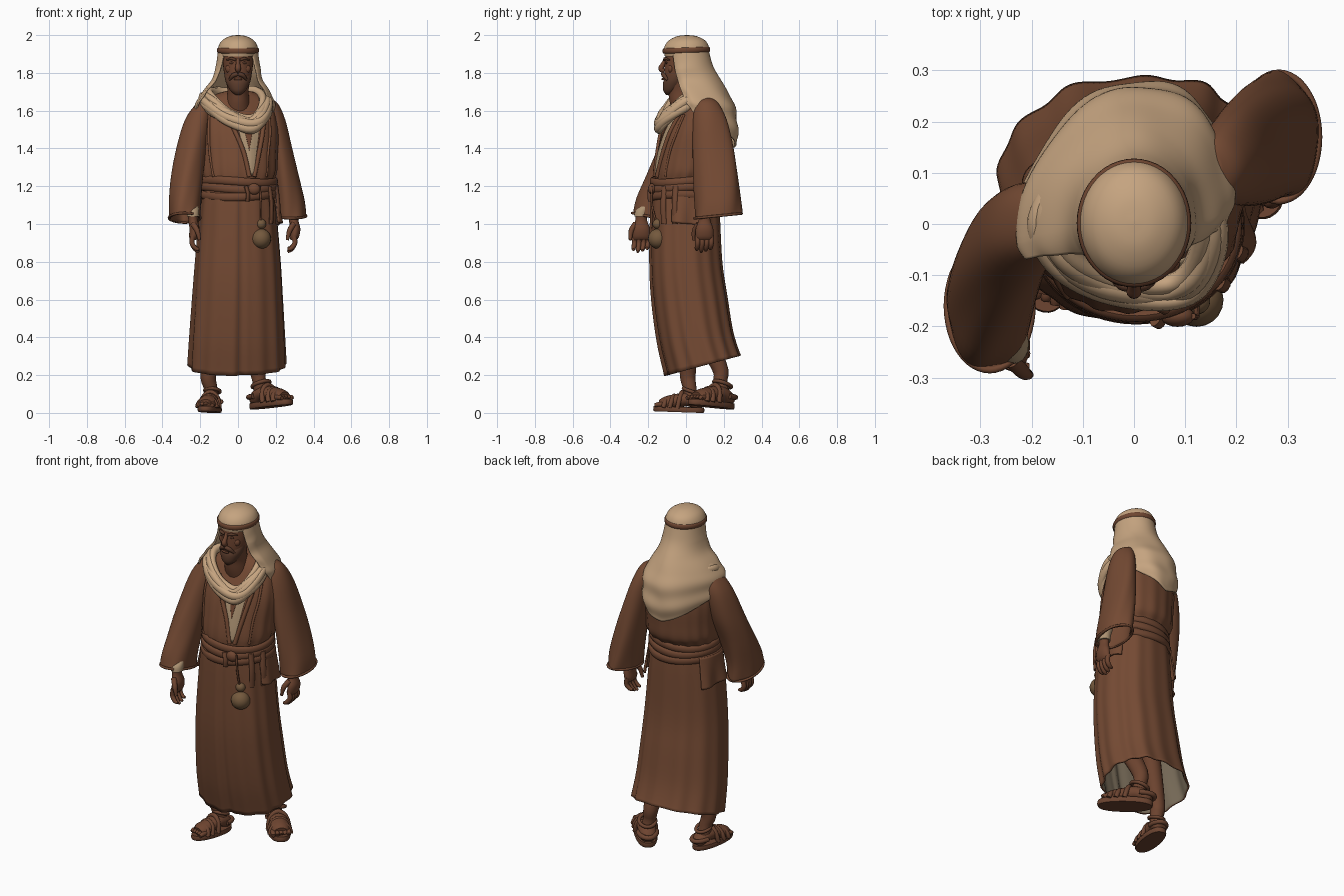
import bpy, math
from mathutils import Vector, Matrix
from mathutils.bvhtree import BVHTree
from math import sin, cos, pi, radians

if "Cube" in bpy.data.objects:
    bpy.data.objects.remove(bpy.data.objects["Cube"])


def mat(name, c):
    m = bpy.data.materials.new(name)
    m.diffuse_color = (*c, 1)
    m.use_nodes = True
    m.node_tree.nodes["Principled BSDF"].inputs["Base Color"].default_value = m.diffuse_color
    return m


ROBE = mat("robe brown", (0.175, 0.068, 0.033))
BELT = mat("belt brown", (0.160, 0.062, 0.031))
SKIN = mat("skin", (0.155, 0.058, 0.029))
HAIR = mat("dark hair", (0.105, 0.044, 0.024))
CLOTH = mat("head cloth tan", (0.56, 0.37, 0.215))
SHIRT = mat("shirt cream", (0.42, 0.29, 0.17))
POUCH = mat("pouch olive", (0.175, 0.10, 0.047))
LINING = mat("lining grey", (0.19, 0.15, 0.10))
SANDAL = mat("sandal leather", (0.15, 0.058, 0.030))


def surface(name, rows, m, wrap=True, cap=True, loop=False, thick=0, inner=None):
    """Skin a grid of points; wrap closes each row, loop joins last row to first."""
    n, k = len(rows[0]), len(rows)
    faces = []
    for j in range(k if loop else k - 1):
        for i in range(n if wrap else n - 1):
            a, b, i2 = j * n, ((j + 1) % k) * n, (i + 1) % n
            faces.append((a + i, a + i2, b + i2, b + i))
    if wrap and cap and not loop:
        faces += [tuple(range(n - 1, -1, -1)), tuple(range((k - 1) * n, k * n))]
    me = bpy.data.meshes.new(name)
    me.from_pydata([p for r in rows for p in r], [], faces)
    ob = bpy.data.objects.new(name, me)
    bpy.context.collection.objects.link(ob)
    me.materials.append(m)
    bpy.ops.object.select_all(action='DESELECT')
    ob.select_set(True)
    bpy.context.view_layer.objects.active = ob
    bpy.ops.object.mode_set(mode='EDIT')
    bpy.ops.mesh.select_all(action='SELECT')
    bpy.ops.mesh.normals_make_consistent(inside=False)
    bpy.ops.object.mode_set(mode='OBJECT')
    bpy.ops.object.shade_smooth_by_angle(angle=radians(50))
    if thick:
        s = ob.modifiers.new("thickness", 'SOLIDIFY')
        s.thickness, s.offset = thick, -1
        if inner:
            me.materials.append(inner)
            s.material_offset = 1
    return ob


def smooth(rows, sub, loop=False):
    """Catmull-Rom interpolation of number rows."""
    out, k = [], len(rows)
    g = lambda i: rows[i % k] if loop else rows[max(0, min(k - 1, i))]
    for i in range(k if loop else k - 1):
        for s in range(sub):
            t = s / sub
            out.append([0.5 * (2 * b + (c - a) * t + (2 * a - 5 * b + 4 * c - d) * t * t
                               + (3 * b - a - 3 * c + d) * t ** 3)
                        for a, b, c, d in zip(g(i - 1), g(i), g(i + 1), g(i + 2))])
    return out if loop else out + [list(rows[-1])]


def loft(name, rings, m, n=48, sub=4, fold=None, p=1.0, yaw=0, tilt=0, **kw):
    """Rings are (cx, cy, z, rx, ry); tilt raises the last rings towards +y."""
    R = smooth(rings, sub)
    rows = []
    for j, (cx, cy, z, rx, ry) in enumerate(R):
        t = j / (len(R) - 1)
        row = []
        for i in range(n):
            a = 2 * pi * i / n
            f = 1 + (fold(a, t) if fold else 0)
            x = rx * f * math.copysign(abs(cos(a)) ** p, cos(a))
            y = ry * f * math.copysign(abs(sin(a)) ** p, sin(a))
            v = Matrix.Rotation(yaw, 3, 'Z') @ Vector((x, y, 0))
            row.append((cx + v.x, cy + v.y, z + tilt * t ** 3 * v.y))
        rows.append(row)
    return surface(name, rows, m, **kw)


def tube(name, pts, r, m, flat=(1, 1), loop=False, sub=4, n=12, xf=None):
    """Round tube through points; r is one radius or one per point."""
    r = r if isinstance(r, (list, tuple)) else [r] * len(pts)
    P = smooth([(*p, q) for p, q in zip(pts, r)], sub, loop)
    k, rows, q, old = len(P), [], None, None
    for j in range(k):
        a, b = (P[j - 1], P[(j + 1) % k]) if loop else (P[max(j - 1, 0)], P[min(j + 1, k - 1)])
        t = (Vector(b[:3]) - Vector(a[:3])).normalized()
        q = t.to_track_quat('Z', 'Y') if loop or q is None else old.rotation_difference(t) @ q
        old = t
        c = [Vector(P[j][:3]) + q @ Vector((cos(2 * pi * i / n) * flat[0], sin(2 * pi * i / n) * flat[1], 0)) * P[j][3]
             for i in range(n)]
        rows.append([xf @ v for v in c] if xf else c)
    return surface(name, rows, m, loop=loop)


def sheet(name, f, m, nu=24, nv=16, thick=0.008):
    rows = [[f(u / nu, v / nv) for u in range(nu + 1)] for v in range(nv + 1)]
    return surface(name, rows, m, wrap=False, thick=thick)


def ball(name, c, r, m, s=(1, 1, 1)):
    rows = [[(c[0] + r * s[0] * sin(b) * cos(a), c[1] + r * s[1] * sin(b) * sin(a), c[2] + r * s[2] * cos(b))
             for a in [2 * pi * i / 20 for i in range(20)]] for b in [0.05 + (pi - 0.1) * j / 12 for j in range(13)]]
    return surface(name, rows, m)


# Long skirt with pleats and pale lining
pleat = lambda a, t: ((0.012 + 0.026 * t) * (sin(13 * a + 2 * sin(a)) * 0.6 + sin(7 * a + 1) * 0.4)
                      - (0.03 + 0.06 * t) * math.exp(-((a - 1.5 * pi) / 0.07) ** 2))
loft("skirt", [(0, -.005, 1.22, .185, .165), (0, -.005, 1.1, .2, .18), (0, 0, .8, .225, .19), (-.002, .02, .6, .238, .198),
               (-.004, .05, .4, .25, .198), (-.005, .09, .25, .258, .198)], ROBE, n=160, sub=5, fold=pleat, p=.9, tilt=.27,
     yaw=radians(6), cap=False, thick=.01, inner=LINING)

# Torso, bloused over the belt
gather = lambda a, t: 0.02 * t * sin(17 * a + sin(3 * a))
torso = loft("tunic_body", [(0, .055, 1.705, .06, .06), (0, .06, 1.68, .13, .085), (0, .06, 1.63, .19, .115), (0, .045, 1.5, .215, .165),
                            (0, .025, 1.36, .208, .182), (0, .015, 1.28, .205, .185), (0, 0, 1.23, .19, .17), (0, 0, 1.15, .18, .165)],
             ROBE, n=96, fold=gather, p=.95, yaw=radians(13))
bvh = BVHTree.FromPolygons([v.co for v in torso.data.vertices], [f.vertices[:] for f in torso.data.polygons])


def on_front(x, z, off=.004):
    hit = bvh.ray_cast(Vector((x, -1, z)), Vector((0, 1, 0)))[0]
    return (x, (hit.y if hit else 0) - off, z)


# Shirt panel showing in the V opening, lapels and vest edges
sheet("shirt_panel", lambda u, v: on_front(-.01 * (1 - v) + .06 * v + u * (.13 * (1 - v) + .025 * v), 1.56 - .30 * v, .003), SHIRT, thick=.004)
sheet("chest_skin", lambda u, v: on_front(.02 + .04 * v + u * .07 * (1 - v), 1.56 - .17 * v, .007), SKIN, 8, 8, .003)
for nm, line in {"lapel_right": [(-.07, 1.60), (-.02, 1.50), (.03, 1.38), (.06, 1.25)],
                 "lapel_left": [(.14, 1.58), (.13, 1.48), (.11, 1.37), (.085, 1.25)],
                 "vest_edge_right": [(-.15, 1.61), (-.155, 1.5), (-.15, 1.38), (-.13, 1.25)],
                 "vest_edge_left": [(.165, 1.58), (.17, 1.48), (.16, 1.38), (.15, 1.25)]}.items():
    tube(nm, [on_front(x, z, .002) for x, z in line], .012 if "lapel" in nm else .007, ROBE, sub=6)

# Wide sleeves, right one swung forward, left one swung back
crease = lambda a, t: 0.035 * t * sin(5 * a + 6 * t) + 0.02 * sin(3 * a + 9 * t)
SLEEVES = {
    "right": (-.2, [(-.15, .01, 1.665, .02, .03), (-.178, .008, 1.635, .045, .06), (-.212, -.005, 1.55, .07, .085), (-.245, -.045, 1.4, .08, .102),
                    (-.268, -.1, 1.25, .085, .107), (-.28, -.145, 1.12, .085, .117), (-.282, -.16, 1.03, .083, .125)]),
    "left": (.1, [(.145, .105, 1.668, .02, .03), (.165, .11, 1.638, .045, .062), (.19, .125, 1.55, .06, .09), (.22, .145, 1.4, .068, .108),
                  (.25, .16, 1.25, .075, .118), (.274, .168, 1.12, .08, .122), (.283, .17, 1.04, .078, .125)])}
for side, (tilt, rings) in SLEEVES.items():
    loft(side + "_sleeve", rings, ROBE, fold=crease, cap=False, thick=.01, tilt=tilt)
    x, y, z, rx, ry = rings[-1]
    tube(side + "_sleeve_hem", [(x + rx * cos(a), y + ry * sin(a), z + .003 + tilt * ry * sin(a)) for a in [i * pi / 6 for i in range(12)]],
         .007, BELT, loop=True, n=8)

# Hands with cuffs, curled fingers and thumb
for side, cx, cy, s in (("right", -.238, -.237, 1), ("left", .295, .098, -1)):
    loft(side + "_forearm_cuff", [(cx, cy + .03, 1.10, .028, .028), (cx, cy + .006, 1.07, .032, .036), (cx, cy, 1.04, .033, .037)], SHIRT, n=20)
    loft(side + "_hand", [(cx, cy, 1.06, .026, .03), (cx, cy, 1.02, .025, .031), (cx + .008, cy, .975, .027, .046),
                          (cx + .004, cy, .935, .025, .048), (cx, cy, .915, .016, .042)], SKIN, n=24)
    for i in range(4):
        y = cy - .036 + .024 * i
        d = .012 * abs(i - 1.2)
        tube(f"{side}_finger_{i + 1}", [(cx, y, .94), (cx - s * .006, y, .90), (cx + s * .012, y - .004, .865 + d * .5), (cx + s * .032, y - .006, .85 + d)],
             [.014, .0135, .012, .007], SKIN, n=10)
    tube(side + "_thumb", [(cx, cy - .03, 1.0), (cx + s * .022, cy - .053, .965), (cx + s * .034, cy - .058, .915)], [.016, .014, .008], SKIN, n=10)

# Sash of stacked bands, side flaps, knot and hanging ends
for i, (z, k) in enumerate([(1.225, .985), (1.19, 1.0), (1.15, 1.01)]):
    tube(f"sash_band_{i + 1}", [(.004 + .198 * k * cos(a), -.004 + .178 * k * sin(a), z + .008 * sin(2 * a + i)) for a in [j * pi / 8 for j in range(16)]],
         .021, BELT, flat=(.6, 1.05), loop=True)
for side, c in (("left", 0), ("right", pi)):
    def flap(u, v, c=c):
        a = c + (-.4 + 1.05 * u) * (1 if c == 0 else -1)
        k = 1 + .05 * sin(9 * u) * v
        return ((.21 + .022 * v) * k * cos(a), (.185 + .015 * v) * k * sin(a), 1.17 - (.16 + .02 * u) * v)
    sheet(side + "_jacket_flap", flap, ROBE)
ball("sash_knot", (.085, -.18, 1.185), .03, BELT, (1.1, .7, 1))
for nm, x, y, z in (("sash_end_front", .175, -.115, 1.0), ("sash_end_side", .21, -.055, 1.0), ("sash_end_short", .05, -.185, 1.12)):
    tube(nm, [(x - .008, y, 1.2), (x + .003, y - .006, (1.2 + z) / 2), (x, y - .002, z)], .016, BELT, flat=(1, .6), n=10)

# Round hanging pouch
tube("pouch_cord", [(.115, -.18, 1.2), (.122, -.18, 1.1), (.122, -.155, 1.0)], .006, BELT, n=8)
ball("pouch_neck", (.122, -.15, 1.0), .027, POUCH)
ball("pouch_body", (.122, -.148, .922), .053, POUCH)

# Head and face
loft("head", [(0, .01, 1.56, .07, .07), (0, -.01, 1.64, .062, .075), (0, -.02, 1.70, .056, .075), (0, -.033, 1.75, .062, .078),
              (0, -.028, 1.80, .074, .086), (0, -.018, 1.86, .08, .094), (0, -.01, 1.93, .078, .095)], SKIN)
tube("nose", [(0, -.106, 1.873), (0, -.122, 1.845), (0, -.132, 1.822), (0, -.115, 1.808)], [.009, .012, .015, .011], SKIN)
loft("beard", [(0, -.092, 1.683, .012, .012), (0, -.082, 1.705, .04, .038), (0, -.062, 1.745, .062, .06), (0, -.05, 1.775, .07, .06),
               (0, -.035, 1.80, .073, .06)], HAIR, n=32, fold=lambda a, t: .04 * sin(16 * a))
for s in (-1, 1):
    ball("eye", (s * .032, -.103, 1.853), .009, HAIR, (1.4, .6, .7))
    tube("brow", [(s * .012, -.114, 1.868), (s * .035, -.11, 1.876), (s * .06, -.088, 1.868)], [.007, .008, .004], HAIR, n=8)
    tube("moustache", [(0, -.122, 1.795), (s * .025, -.117, 1.787), (s * .046, -.098, 1.762)], [.011, .012, .006], HAIR, n=10)
    ball("cheek", (s * .043, -.08, 1.822), .024, SKIN, (1, .7, 1))
tube("lower_lip", [(-.02, -.118, 1.768), (0, -.124, 1.767), (.02, -.118, 1.768)], .006, SKIN, n=8)

# Head cloth: dome, band, and drape falling to a rounded end on the back
loft("head_cloth_dome", [(0, .005, 2.0, .004, .004), (0, .005, 1.994, .045, .052), (0, .005, 1.97, .086, .098), (0, .003, 1.93, .106, .12),
                         (0, .003, 1.888, .1, .115)], CLOTH)
tube("head_band", [(.105 * cos(a), .002 + .119 * sin(a), 1.92 + .004 * sin(a)) for a in [i * pi / 6 for i in range(12)]], .014, BELT,
     flat=(.5, 1), loop=True)
PROFILE = smooth([(1.92, .106, .12), (1.84, .117, .142), (1.76, .138, .185), (1.68, .192, .232), (1.6, .215, .264), (1.5, .212, .274), (1.36, .19, .262)], 8)


def drape(u, v):
    w = 2 * u - 1
    z = 1.92 - v * (1.92 - (1.405 + .235 * abs(w) ** 1.3))
    j = min(range(len(PROFILE)), key=lambda i: abs(PROFILE[i][0] - z))
    j2 = min(max(j + (1 if z < PROFILE[j][0] else -1), 0), len(PROFILE) - 1)
    k = abs(z - PROFILE[j][0]) / max(abs(PROFILE[j2][0] - PROFILE[j][0]), 1e-6) if j2 != j else 0
    rx, ry = [PROFILE[j][i] * (1 - k) + PROFILE[j2][i] * k for i in (1, 2)]
    a = w * radians(136 - 26 * v)
    f = 1 + .02 * v * sin(14 * w + 5 * v) + .02 * v * sin(24 * v - 9 * w * w)
    x = rx * f * sin(a)
    y = cos(a) * (ry if cos(a) > 0 else .1) * f
    low = max(0, min(1, (1.82 - z) / .2))
    return (x - .018 * low, y + .2 * x * low, z)


sheet("head_cloth_drape", drape, CLOTH, 64, 48, .01)

# Scarf strands looped round the neck and hanging on the chest
LOOP = [(0, .16, 1.67), (-.12, .11, 1.68), (-.188, .01, 1.67), (-.155, -.08, 1.63), (-.06, -.135, 1.57), (.065, -.15, 1.525),
        (.135, -.115, 1.565), (.165, -.01, 1.64), (.11, .11, 1.68)]
for i, (k, dz, r) in enumerate([(1.0, -.02, .02), (1.01, .0, .019), (.94, .008, .021), (.89, .018, .02), (.8, .022, .021), (.95, -.022, .02)]):
    tube(f"scarf_strand_{i + 1}", [(x * k, y * k, z + dz + .007 * sin(2.5 * j + 2 * i)) for j, (x, y, z) in enumerate(LOOP)], r, CLOTH,
         flat=(.95, 1.2), loop=True, sub=6)

# Legs and sandalled feet; local toes point to -y
for side, px, py, pz, ang, size in (("right", -.148, -.03, .004, -12, 1.06), ("left", .17, .14, .03, 42, 1.18)):
    xf = (Matrix.Translation((px, py, pz)) @ Matrix.Rotation(radians(ang), 4, 'Z')
          @ Matrix.Rotation(radians(-5 if ang > 0 else -2), 4, 'X') @ Matrix.Scale(size, 4))
    foot_top = xf @ Vector((0, .055, .06))
    tube(side + "_leg", [foot_top, foot_top + Vector((-.01, -.01, .07)), foot_top + Vector((-.02, -.02, .16)), (px * .6, .03, .5)],
         [.038, .036, .044, .055], SKIN, n=20)
    tube(side + "_foot", [(0, .11, .035), (0, .09, .045), (0, .04, .065), (0, -.02, .055), (0, -.07, .04), (0, -.1, .032)],
         [.022, .038, .043, .044, .046, .036], SKIN, flat=(1, .8), n=20, xf=xf)
    sole = loft(side + "_sole", [(0, 0, .0, .05, .134), (0, 0, .01, .054, .138), (0, 0, .026, .052, .136)], SANDAL, n=40, sub=2, p=.85,
                fold=lambda a, t: -.12 * max(0, sin(a)))
    sole.data.transform(xf)
    for i in range(5):
        x = -.036 + .018 * i
        o = i if side == "left" else 4 - i
        tube(f"{side}_toe_{i + 1}", [(x, -.08, .037), (x, -.105, .035), (x * 1.05, -.124 + .005 * o, .03)], [.012, .012, .009], SKIN, n=10, xf=xf)
    for i, (y, h) in enumerate([(-.078, .067), (-.045, .08), (-.005, .1)]):
        tube(f"{side}_strap_{i + 1}", [(.048 * cos(a), y + .012 * sin(a), .02 + (h - .02) * sin(a)) for a in [j * pi / 8 for j in range(9)]],
             .012, SANDAL, n=8, xf=xf)
    tube(side + "_ankle_strap", [(.038 * cos(a), .052 + .04 * sin(a), .108 - .012 * sin(a)) for a in [j * pi / 5 for j in range(10)]],
         .009, SANDAL, loop=True, n=8, xf=xf)
    tube(side + "_heel_strap", [(.042 * cos(a), .06 + .065 * sin(a), .055) for a in [j * pi / 6 for j in range(7)]], .012, SANDAL, n=8, xf=xf)
